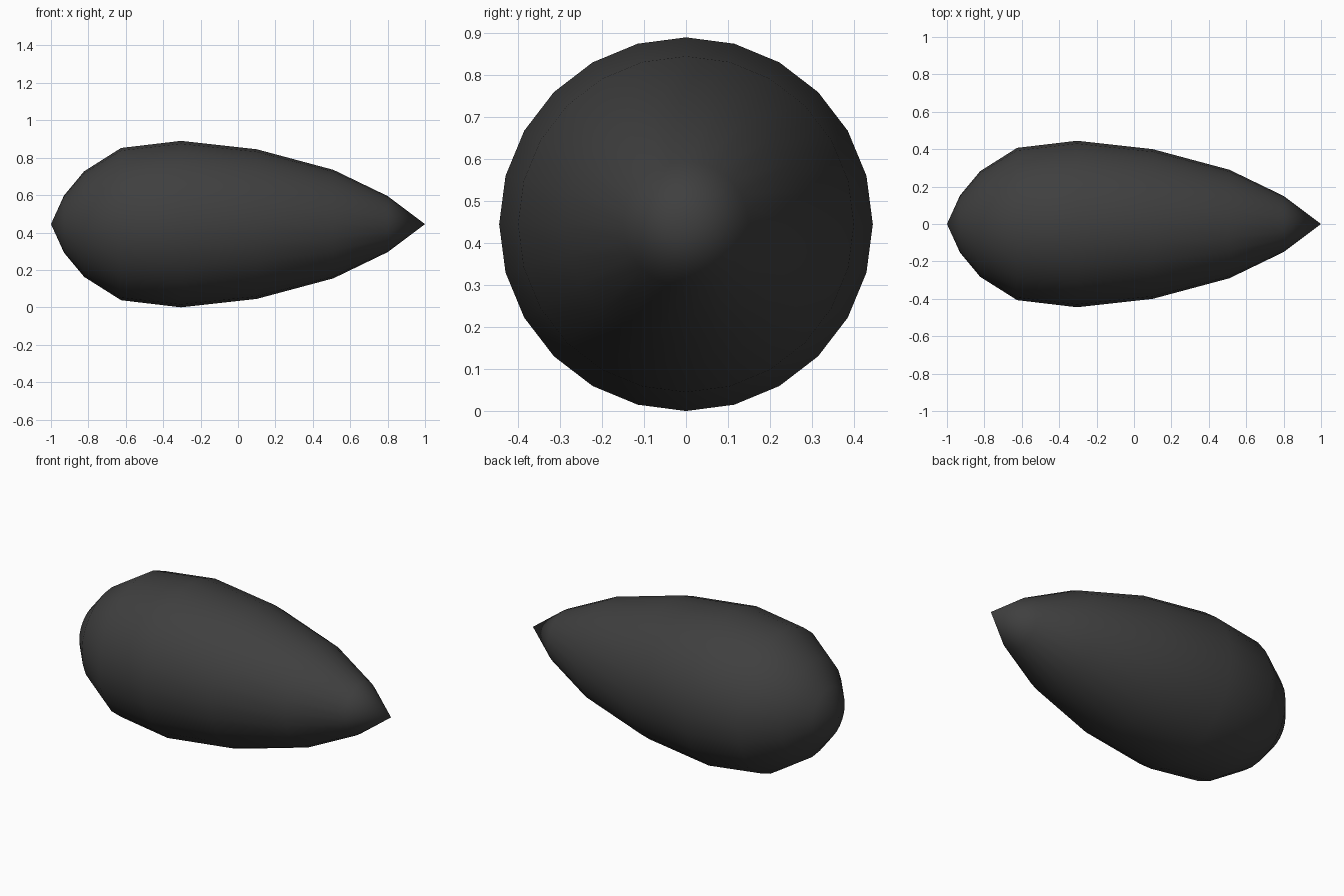
import bpy, bmesh
from math import radians, tau
from mathutils import Vector

if "Cube" in bpy.data.objects:
    bpy.data.objects.remove(bpy.data.objects["Cube"])

R = 0.445
SIDES = 24

# Half profile along x: (x, radius), blunt end to pointed end
profile = [(-1, 0), (-0.93, 0.153), (-0.823, 0.282), (-0.625, 0.407), (-0.305, R),
           (0.10, 0.40), (0.51, 0.29), (0.80, 0.15), (1, 0)]

# Teardrop body: profile spun around the long axis
bm = bmesh.new()
verts = [bm.verts.new((x, 0, r)) for x, r in profile]
edges = [bm.edges.new(pair) for pair in zip(verts, verts[1:])]
bmesh.ops.spin(bm, geom=verts + edges, cent=(0, 0, 0), axis=(1, 0, 0),
               angle=tau, steps=SIDES, use_duplicate=False)
bmesh.ops.remove_doubles(bm, verts=bm.verts, dist=1e-4)
bmesh.ops.recalc_face_normals(bm, faces=bm.faces)
bmesh.ops.translate(bm, verts=bm.verts, vec=Vector((0, 0, R)))
for f in bm.faces:
    f.smooth = True

mesh = bpy.data.meshes.new("teardrop_body")
bm.to_mesh(mesh)
bm.free()
body = bpy.data.objects.new("teardrop_body", mesh)
bpy.context.collection.objects.link(body)

# Dark finish
mat = bpy.data.materials.new("dark_grey")
mat.diffuse_color = (0.05, 0.05, 0.05, 1)
mat.use_nodes = True
mat.node_tree.nodes["Principled BSDF"].inputs["Base Color"].default_value = mat.diffuse_color
mesh.materials.append(mat)
